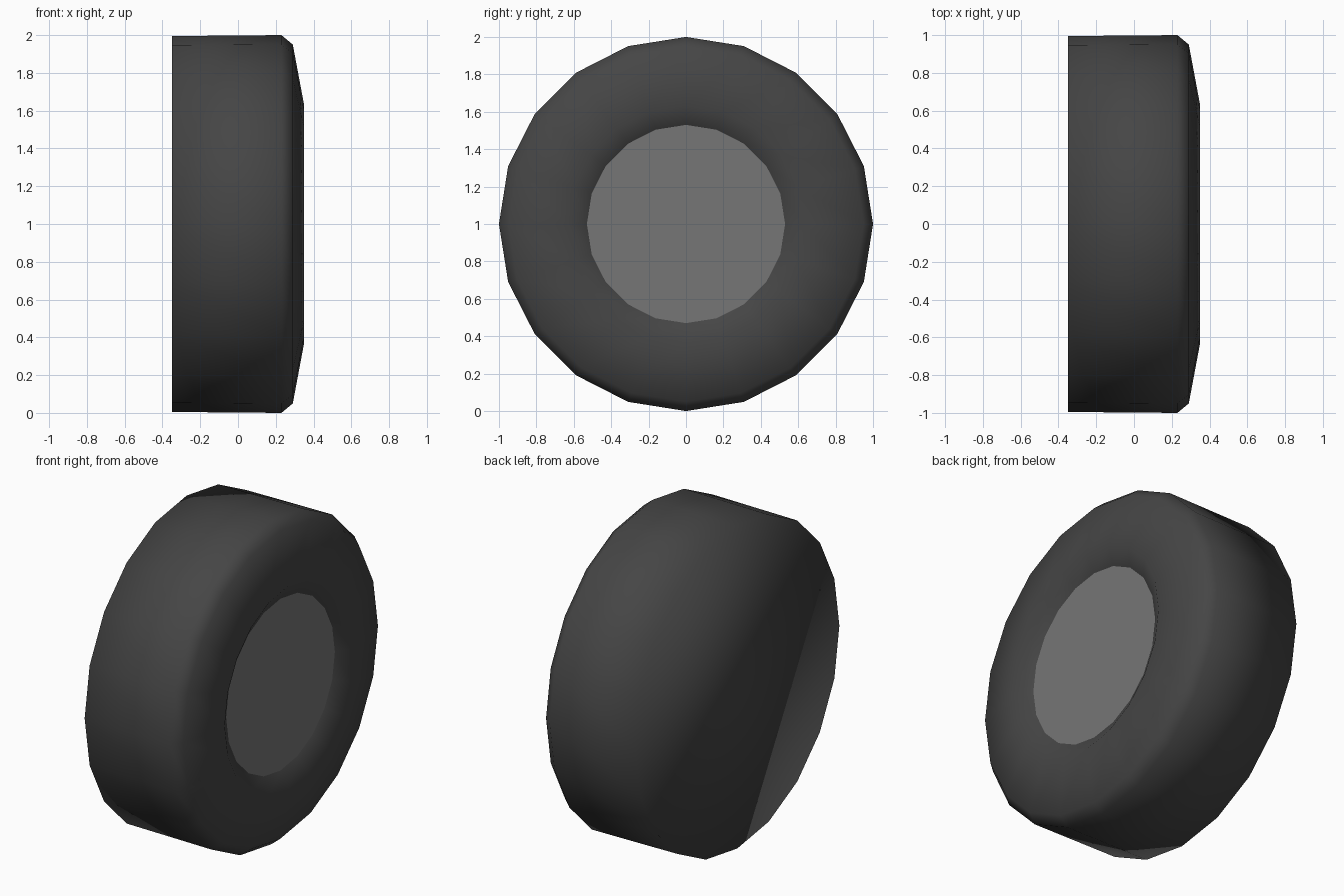
import bpy, bmesh
from math import sin, cos, tau

if "Cube" in bpy.data.objects:
    bpy.data.objects.remove(bpy.data.objects["Cube"])

SIDES = 20


def material(name, value):
    m = bpy.data.materials.new(name)
    m.diffuse_color = (value, value, value, 1)
    m.use_nodes = True
    m.node_tree.nodes["Principled BSDF"].inputs["Base Color"].default_value = m.diffuse_color
    return m


def lathe_x(name, profile, mat, cap_start=False, cap_end=False, smooth=True):
    """Spin (x, radius) points around the wheel axle (x axis at z = 1)."""
    bm = bmesh.new()
    rings = [[bm.verts.new((x, r * cos(tau * i / SIDES), 1 + r * sin(tau * i / SIDES)))
              for i in range(SIDES)] for x, r in profile]
    for a, b in zip(rings, rings[1:]):
        for i in range(SIDES):
            j = (i + 1) % SIDES
            bm.faces.new((a[i], a[j], b[j], b[i]))
    if cap_start:
        bm.faces.new(rings[0][::-1])
    if cap_end:
        bm.faces.new(rings[-1])
    if cap_start:
        bmesh.ops.recalc_face_normals(bm, faces=bm.faces)
    for f in bm.faces:
        f.smooth = smooth
    mesh = bpy.data.meshes.new(name)
    bm.to_mesh(mesh)
    bm.free()
    mesh.materials.append(mat)
    obj = bpy.data.objects.new(name, mesh)
    bpy.context.collection.objects.link(obj)
    return obj


# Tyre: closed flat back, tread, bevelled shoulder, sidewall and inner lip
lathe_x("tyre",
        [(-0.35, 0.995), (0.23, 1.0), (0.29, 0.95), (0.35, 0.63), (0.29, 0.53)],
        material("rubber", 0.06), cap_start=True)

# Hub: flat disc set slightly behind the lip
lathe_x("hub", [(0.29, 0.53)], material("hub_grey", 0.18), cap_end=True, smooth=False)
